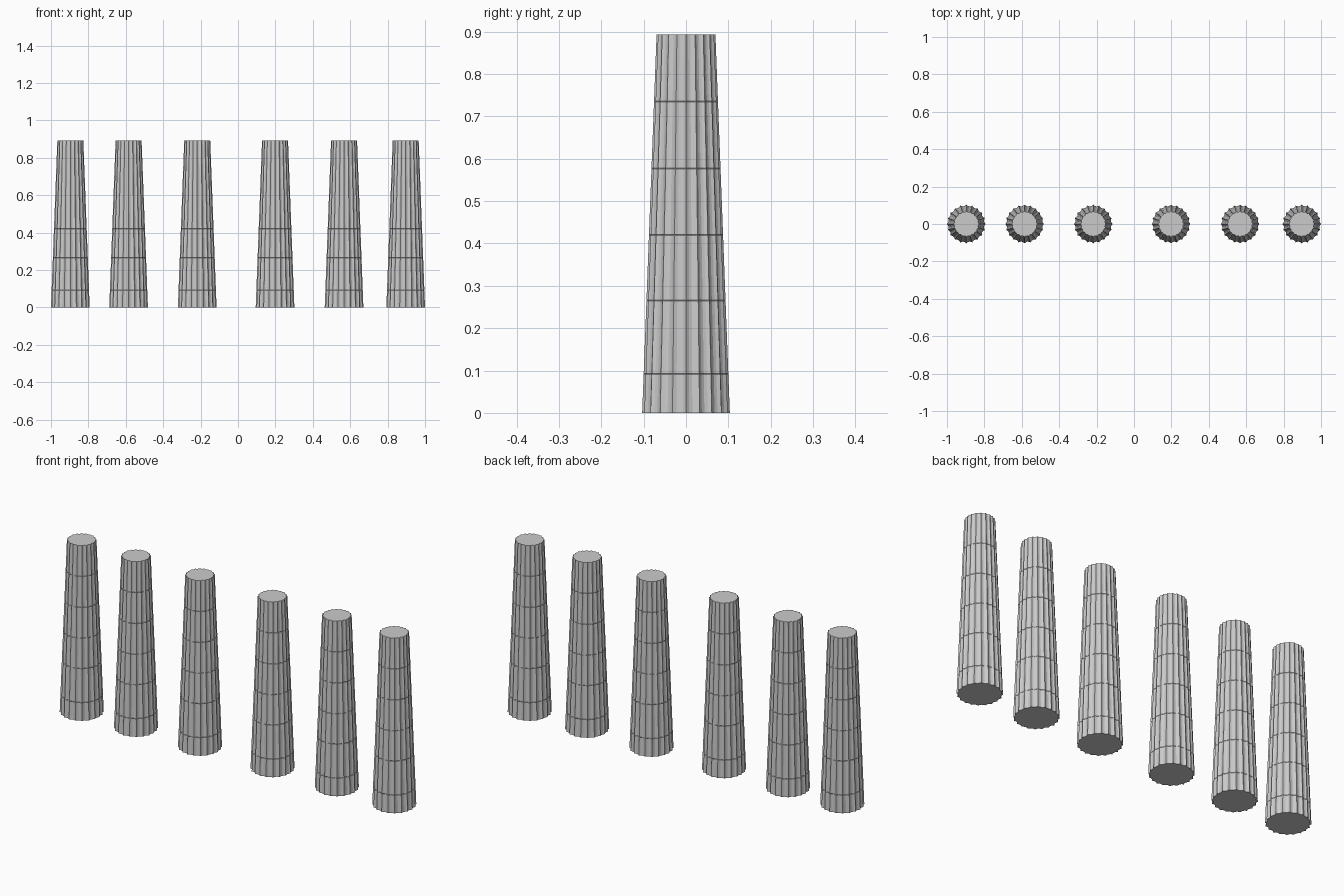
import bpy, bmesh, math

if "Cube" in bpy.data.objects:
    bpy.data.objects.remove(bpy.data.objects["Cube"])

H, R0, R1 = 0.893, 0.1035, 0.0695        # height, base and top radius
FLUTES, SEGS, DEPTH = 20, 4, 0.075       # concave flutes with sharp ridges
SEAMS = [0.092, 0.265, 0.42, 0.577, 0.735]  # joints between the stacked drums
XS = [-0.8965, -0.585, -0.218, 0.198, 0.567, 0.8965]


def ring(bm, z, inset=0.0):
    r = R0 + (R1 - R0) * z / H - inset
    verts = []
    n = FLUTES * SEGS
    for i in range(n):
        a = 2 * math.pi * i / n
        t = (i % SEGS) / SEGS
        rr = r * (1 - DEPTH * 4 * t * (1 - t))
        verts.append(bm.verts.new((rr * math.cos(a), rr * math.sin(a), z)))
    return verts


def column_mesh():
    bm = bmesh.new()
    # Shaft levels, with a hairline groove at every drum joint
    levels = [(0, 0)]
    for s in SEAMS:
        levels += [(s - 0.001, 0), (s, 0.001), (s + 0.001, 0)]
    levels.append((H, 0))
    rings = [ring(bm, z, d) for z, d in levels]
    for lo, hi in zip(rings, rings[1:]):
        for i in range(len(lo)):
            j = (i + 1) % len(lo)
            bm.faces.new((lo[i], lo[j], hi[j], hi[i]))
    # End caps
    bm.faces.new(rings[0][::-1])
    bm.faces.new(rings[-1])
    me = bpy.data.meshes.new("fluted_column")
    bm.to_mesh(me)
    bm.free()
    return me


# Row of six columns sharing one mesh
mesh = column_mesh()
for k, x in enumerate(XS):
    ob = bpy.data.objects.new(f"column_{k + 1}", mesh)
    ob.location.x = x
    bpy.context.collection.objects.link(ob)
